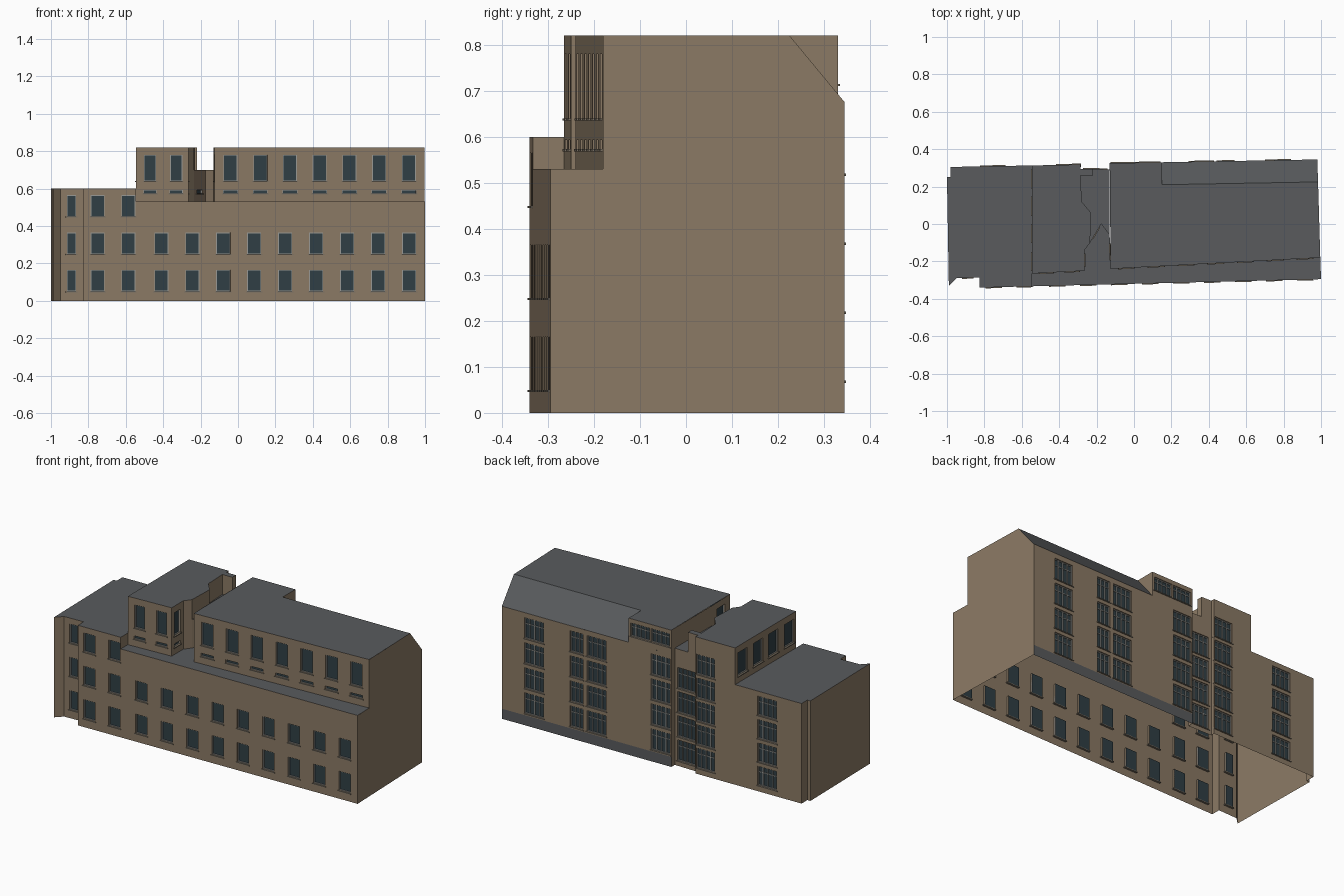
import bpy, bmesh
from mathutils import Vector

walls, roofs, glass, frames, sills = [bmesh.new() for _ in range(5)]
DEPTH = 0.012


def face(bm, pts):
    return bm.faces.new([bm.verts.new(p) for p in pts])


def bar(bm, P, t0, t1, z0, z1, d0, d1):
    """Box in wall coordinates: along t, up z, inward d."""
    v = [bm.verts.new(P(t, z, d)) for d in (d0, d1)
         for t, z in ((t0, z0), (t1, z0), (t1, z1), (t0, z1))]
    for q in ((0, 1, 2, 3), (7, 6, 5, 4), (0, 4, 5, 1),
              (1, 5, 6, 2), (2, 6, 7, 3), (3, 7, 4, 0)):
        bm.faces.new([v[i] for i in q])


def window(P, t0, t1, z0, z1, cols, rows):
    ring = [(t0, z0), (t1, z0), (t1, z1), (t0, z1)]
    for (ta, za), (tb, zb) in zip(ring, ring[1:] + ring[:1]):
        face(walls, [P(ta, za, 0), P(tb, zb, 0), P(tb, zb, DEPTH), P(ta, za, DEPTH)])
    face(glass, [P(t, z, DEPTH) for t, z in ring])
    f = 0.004 if z1 - z0 > 0.05 else 0.003
    da, db = DEPTH - 0.006, DEPTH - 0.0005
    for s in (t0, t1 - f):
        bar(frames, P, s, s + f, z0, z1, da, db)
    for s in (z0, z1 - f):
        bar(frames, P, t0 + f, t1 - f, s, s + f, da, db)
    for i in range(1, cols):
        t = t0 + (t1 - t0) * i / cols
        bar(frames, P, t - f / 2, t + f / 2, z0 + f, z1 - f, da, db)
    for i in range(1, rows):
        z = z0 + (z1 - z0) * (1 - 0.3 * i)
        bar(frames, P, t0 + f, t1 - f, z - f / 2, z + f / 2, da + 0.001, db)
    bar(sills, P, t0 - 0.006, t1 + 0.006, z0 - 0.005, z0, -0.005, DEPTH)


def wall(a, b, z0, z1, wins=(), bm=walls):
    """Upright wall from a to b (outside on the right) with window openings."""
    a, b = Vector((*a, 0)), Vector((*b, 0))
    L = (b - a).length
    u = (b - a) / L
    n = Vector((u.y, -u.x, 0))
    ax = 0 if abs(u.x) > abs(u.y) else 1

    def P(t, z, d=0):
        return a + u * t - n * d + Vector((0, 0, z))

    holes = []
    for c, w, za, zb, cols, rows in wins:
        t = (c - a[ax]) / (b[ax] - a[ax]) * L
        holes.append((t - w / 2, t + w / 2, za, zb))
        window(P, *holes[-1], cols, rows)
    ts = sorted({0, L} | {h[i] for h in holes for i in (0, 1)})
    zs = sorted({z0, z1} | {h[i] for h in holes for i in (2, 3)})
    for s, e in zip(ts, ts[1:]):
        for lo, hi in zip(zs, zs[1:]):
            m, k = (s + e) / 2, (lo + hi) / 2
            if not any(h[0] < m < h[1] and h[2] < k < h[3] for h in holes):
                face(bm, [P(s, lo), P(e, lo), P(e, hi), P(s, hi)])


def path(pts, z0, z1):
    for a, b in zip(pts, pts[1:]):
        wall(a, b, z0, z1)


def grid(cs, w, rows, h, cols=1, bars=1):
    return [(c, w, z, z + h, cols, bars) for c in cs for z in rows]


def roof(z, pts):
    face(roofs, [(x, y, z) for x, y in pts])


LOW, WING, LINK, TOP = 0.53, 0.60, 0.70, 0.82

# Front walls
cols = [-0.41 + 0.1656 * i for i in range(9)]
wall((-0.545, -0.333), (1, -0.295), 0, LOW, grid(cols, 0.075, (0.05, 0.25), 0.115))
wall((-0.825, -0.34), (-0.545, -0.333), 0, WING,
     grid((-0.75, -0.586), 0.075, (0.05, 0.25, 0.45), 0.115))
wall((-0.95, -0.29), (-0.825, -0.285), 0, WING,
     grid((-0.89,), 0.05, (0.05, 0.25, 0.45), 0.115))
path([(-0.825, -0.285), (-0.825, -0.34)], 0, WING)
path([(-0.545, -0.333), (-0.545, -0.265)], LOW, WING)

# Left end
path([(-0.98, 0.305), (-0.98, 0.25), (-1, 0.25), (-0.99, -0.33), (-0.95, -0.29)], 0, WING)

# Right end with the cut-off back corner
prof = [(-0.295, 0), (0.345, 0), (0.345, 0.675), (0.225, TOP),
        (-0.18, TOP), (-0.18, LOW), (-0.295, LOW)]
face(walls, [(1 - (y + 0.295) * 0.031, y, z) for y, z in prof])

# Back walls
R = (0.07, 0.22, 0.37, 0.52)
wall((0.98, 0.345), (-0.13, 0.325), 0.06, 0.675,
     grid((0.77, 0.36, -0.06), 0.125, R, 0.125, 4, 2) + grid((0.49,), 0.085, R, 0.125, 3, 2))
wall((0.98, 0.345), (-0.13, 0.325), 0, 0.06, bm=roofs)
wall((0.15, 0.33), (-0.13, 0.325), 0.675, TOP, grid((0.075, -0.058), 0.122, (0.715,), 0.08, 4, 2))
path([(-0.13, 0.325), (-0.13, 0.292)], 0, TOP)
wall((-0.13, 0.292), (-0.285, 0.295), 0, LINK,
     grid((-0.207,), 0.12, (0.03, 0.175, 0.32, 0.465), 0.125, 4, 2))
path([(-0.285, 0.295), (-0.285, 0.318)], 0, TOP)
S = (0.035, 0.175, 0.315, 0.455)
wall((-0.285, 0.318), (-0.545, 0.313), 0, TOP, grid((-0.35,), 0.12, S + (0.597,), 0.12, 4, 2))
wall((-0.545, 0.313), (-0.98, 0.305), 0, WING, grid((-0.755,), 0.125, S, 0.115, 4, 2))

# Upper left block
wall((-0.545, -0.265), (-0.265, -0.25), LOW, TOP,
     grid((-0.47, -0.33), 0.065, (0.64,), 0.14) + grid((-0.47, -0.33), 0.07, (0.573,), 0.02))
wall((-0.545, 0.313), (-0.545, -0.265), WING, TOP,
     grid((0.24, 0.095, -0.05, -0.2), 0.09, (0.64,), 0.14))
wall((-0.265, -0.25), (-0.265, -0.14), LOW, TOP,
     grid((-0.195,), 0.06, (0.64,), 0.14) + grid((-0.195,), 0.06, (0.573,), 0.02))
path([(-0.265, -0.14), (-0.235, -0.1)], LOW, TOP)
inner = [(-0.235, -0.1), (-0.23, 0.06), (-0.28, 0.12), (-0.285, 0.26),
         (-0.22, 0.26), (-0.22, 0.294), (-0.285, 0.295)]
path(inner, LINK, TOP)

# Low link between the upper blocks
wall((-0.235, -0.1), (-0.175, 0), LOW, LINK, grid((-0.05,), 0.06, (0.573,), 0.02))
path([(-0.175, 0), (-0.13, -0.06)], LOW, LINK)

# Upper right block
cs = [-0.04 + 0.159 * i for i in range(7)]
wall((-0.125, -0.24), (0.996, -0.18), LOW, TOP,
     grid(cs, 0.075, (0.64,), 0.14) + grid(cs, 0.08, (0.573,), 0.02))
wall((-0.13, -0.06), (-0.125, -0.24), LOW, TOP, grid((-0.15,), 0.08, (0.64,), 0.14))
path([(-0.13, 0.292), (-0.13, -0.06)], LINK, TOP)
face(walls, [(0.15, 0.21, TOP), (0.15, 0.33, 0.675), (0.15, 0.33, TOP)])

# Roofs and terrace
roof(WING, [(-0.545, -0.333), (-0.545, 0.313), (-0.98, 0.305), (-0.98, 0.25), (-1, 0.25),
            (-0.99, -0.33), (-0.95, -0.29), (-0.825, -0.285), (-0.825, -0.34)])
roof(LOW, [(-0.545, -0.333), (1, -0.295), (0.996, -0.18), (-0.125, -0.24), (-0.13, -0.06),
           (-0.175, 0), (-0.235, -0.1), (-0.265, -0.14), (-0.265, -0.25), (-0.545, -0.265)])
roof(TOP, [(-0.545, -0.265), (-0.265, -0.25), (-0.265, -0.14)] + inner
     + [(-0.285, 0.318), (-0.545, 0.313)])
roof(LINK, [(-0.235, -0.1), (-0.175, 0), (-0.13, -0.06), (-0.13, 0.292), (-0.22, 0.294),
            (-0.22, 0.26), (-0.285, 0.26), (-0.28, 0.12), (-0.23, 0.06)])
roof(TOP, [(-0.125, -0.24), (0.996, -0.18), (0.984, 0.225), (0.15, 0.21),
           (0.15, 0.33), (-0.13, 0.325)])
face(roofs, [(0.15, 0.21, TOP), (0.984, 0.225, TOP), (0.98, 0.345, 0.675), (0.15, 0.33, 0.675)])

# Finished objects
for name, bm, col in (("walls", walls, (0.26, 0.195, 0.13)),
                      ("roofs", roofs, (0.10, 0.105, 0.11)),
                      ("window_glass", glass, (0.03, 0.05, 0.06)),
                      ("window_frames", frames, (0.32, 0.32, 0.30)),
                      ("window_sills", sills, (0.20, 0.17, 0.13))):
    if bm is walls:
        bmesh.ops.remove_doubles(bm, verts=bm.verts[:], dist=0.0002)
    me = bpy.data.meshes.new(name)
    bm.to_mesh(me)
    bm.free()
    mat = bpy.data.materials.new(name)
    mat.diffuse_color = (*col, 1)
    me.materials.append(mat)
    bpy.context.collection.objects.link(bpy.data.objects.new(name, me))
